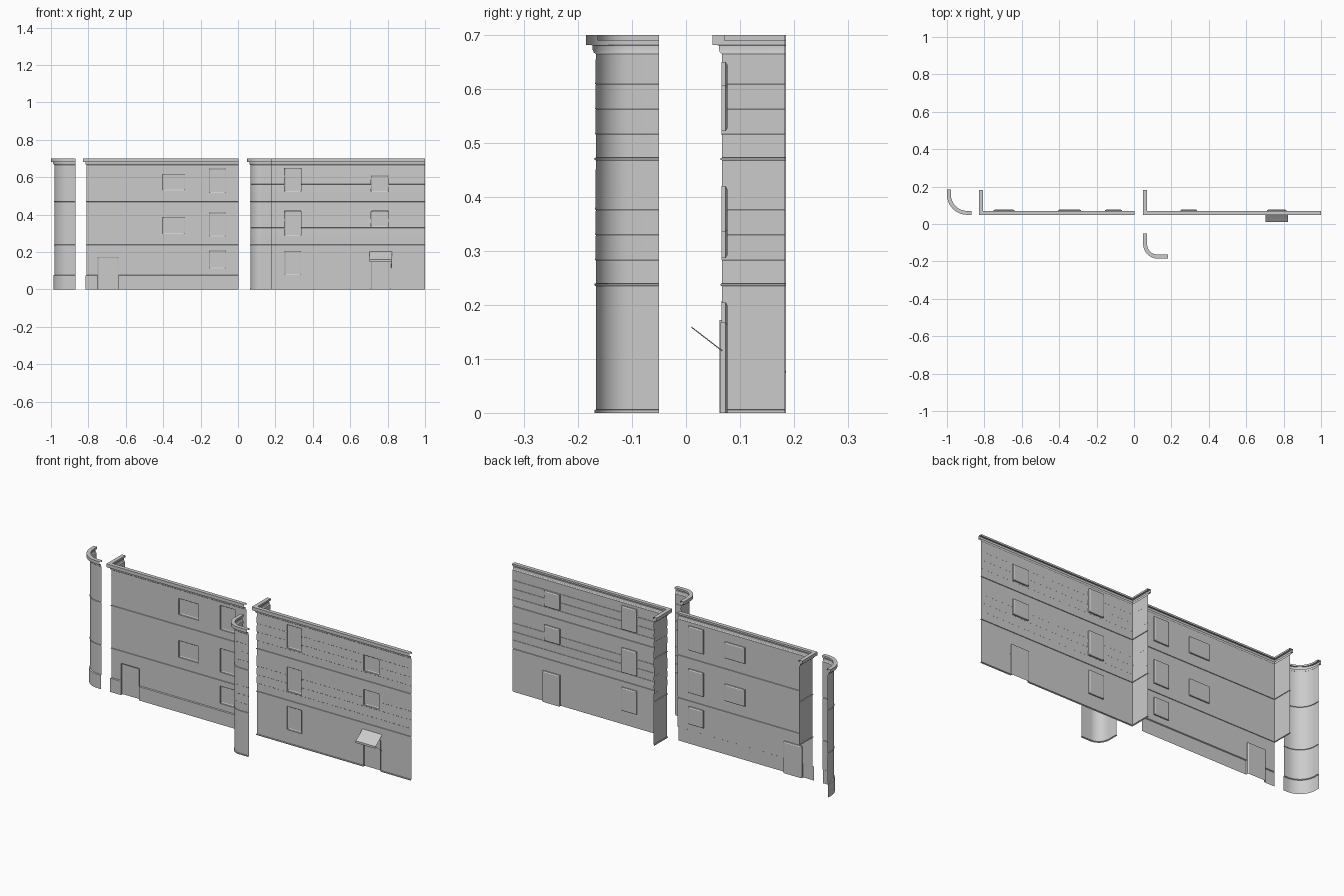
import bpy, bmesh, math
from mathutils import Vector

if "Cube" in bpy.data.objects:
    bpy.data.objects.remove(bpy.data.objects["Cube"])

FRONT = 0.067    # y of the main wall plane
BACK = 0.185     # y where the side returns end


def finish(bm, name):
    me = bpy.data.meshes.new(name)
    bm.to_mesh(me)
    bm.free()
    ob = bpy.data.objects.new(name, me)
    bpy.context.collection.objects.link(ob)
    bpy.ops.object.select_all(action='DESELECT')
    ob.select_set(True)
    bpy.context.view_layer.objects.active = ob
    bpy.ops.object.shade_smooth_by_angle(angle=math.radians(30))
    return ob


def sweep(path, profile):
    """Sheet swept along a plan path; profile is (outward offset, z)."""
    pts = [Vector(p) for p in path]
    bm = bmesh.new()
    rows = []
    for i, p in enumerate(pts):
        a = (p - pts[i - 1]).normalized() if i else (pts[1] - p).normalized()
        b = (pts[i + 1] - p).normalized() if i + 1 < len(pts) else a
        n1, n2 = Vector((a.y, -a.x)), Vector((b.y, -b.x))
        m = (n1 + n2) / (1 + n1.dot(n2))
        rows.append([bm.verts.new((p.x + m.x * o, p.y + m.y * o, z)) for o, z in profile])
    for r, s in zip(rows, rows[1:]):
        for j in range(len(profile) - 1):
            bm.faces.new((r[j], s[j], s[j + 1], r[j + 1]))
    bm.normal_update()
    return bm


def band(z):
    return [(0, z - .002), (.003, z - .001), (.003, z + .002), (0, z + .003)]


def laps(z):
    """Shallow clapboard steps across one storey."""
    out = []
    for k in range(1, 5):
        out += [(.0002, z + .0466 * k - .001), (.0012, z + .0466 * k)]
    return out


CORNICE = [(0, .665), (.004, .668), (.006, .673), (.006, .681),
           (.018, .682), (.018, .70), (-.003, .70), (-.003, .69)]
PLINTH = [(.005, 0), (.005, .075), (0, .078)]
FOOT = [(.003, 0), (.003, .005), (0, .006)]
PLAIN = PLINTH + band(.237) + band(.47) + CORNICE
SIDING = FOOT + band(.237) + laps(.237)[:-2] + band(.47) + laps(.47)[:-2] + CORNICE


def corner_path(x, y, r, x_end, y_end, n=12):
    arc = [(x + r - r * math.cos(t), y + r - r * math.sin(t))
           for t in (math.pi / 2 * i / n for i in range(n + 1))]
    return [(x, y_end)] + arc + [(x_end, y)]


def cut_opening(bm, x0, x1, z0, z1):
    for co, no in (((x0, 0, 0), (1, 0, 0)), ((x1, 0, 0), (1, 0, 0)),
                   ((0, 0, z0), (0, 0, 1)), ((0, 0, z1), (0, 0, 1))):
        bmesh.ops.bisect_plane(bm, geom=bm.verts[:] + bm.edges[:] + bm.faces[:],
                               plane_co=co, plane_no=no, dist=1e-6)
    dead = []
    for f in bm.faces:
        c = f.calc_center_median()
        if x0 < c.x < x1 and z0 < c.z < z1:
            dead.append(f)
    bmesh.ops.delete(bm, geom=dead, context='FACES')


def recess(name, x0, x1, z0, z1, y0):
    """Tapered tray set behind the wall: reveals plus the pane."""
    t = .005
    zb = z0 + t if z0 > 0 else 0
    bm = bmesh.new()
    rings = []
    for y, a, b, c, d in ((y0, x0, x1, z0, z1), (.0735, x0, x1, z0, z1),
                          (.0765, x0 + t, x1 - t, zb, z1 - t)):
        rings.append([bm.verts.new(v) for v in ((a, y, c), (b, y, c), (b, y, d), (a, y, d))])
    for r, s in zip(rings, rings[1:]):
        for i in range(4):
            if z0 > 0 or i:
                bm.faces.new((r[i], s[i], s[i - 3], r[i - 3]))
    bm.faces.new(rings[-1])
    finish(bm, name)


def wall(name, x0, x1, profile, windows, door, open_ground_return=False):
    bm = sweep([(x0, BACK - .002), (x0, FRONT), (x1, FRONT)], profile)
    if open_ground_return:
        dead = [f for f in bm.faces if f.calc_center_median().y > FRONT + .02
                and f.calc_center_median().z < .234]
        bmesh.ops.delete(bm, geom=dead, context='FACES')
    for w in windows + [door]:
        cut_opening(bm, *w)
    finish(bm, name)
    for i, w in enumerate(windows):
        recess(f"{name}_window_{i + 1}", *w, FRONT - .001)
    recess(name + "_door", *door, FRONT - profile[0][0])


# left wall with plinth
wide, tall = (-.405, -.284), (-.155, -.065)
wall("left_wall", -.81, .003, PLAIN,
     [(*wide, .53, .618), (*wide, .297, .388), (*tall, .515, .647),
      (*tall, .283, .412), (*tall, .112, .207)],
     (-.75, -.64, 0, .172), open_ground_return=True)

# right wall with clapboard upper storeys
tall, small = (.248, .338), (.711, .805)
wall("right_wall", .067, 1.0, SIDING,
     [(*tall, .522, .65), (*tall, .287, .42), (*tall, .078, .205),
      (*small, .522, .608), (*small, .335, .42)],
     (.711, .815, 0, .168))

# rounded corner pieces
finish(sweep(corner_path(-.982, FRONT, .09, -.87, BACK), PLAIN), "left_round_corner")
finish(sweep(corner_path(.067, -.167, .06, .183, -.05), SIDING), "right_round_corner")

# awning canopy with hanging valance
bm = bmesh.new()
prev = None
for y, z in ((FRONT, .203), (.04, .179), (.01, .159), (.0098, .148)):
    cur = [bm.verts.new((x, y, z)) for x in (.703, .823)]
    if prev:
        bm.faces.new((prev[0], cur[0], cur[1], prev[1]))
    prev = cur
finish(bm, "awning")

# awning struts
for side, x in (("left", .706), ("right", .820)):
    a, b = Vector((x, .01, .159)), Vector((x, FRONT, .115))
    bm = bmesh.new()
    bmesh.ops.create_cone(bm, cap_ends=True, segments=6, radius1=.001, radius2=.001,
                          depth=(b - a).length)
    ob = finish(bm, f"awning_strut_{side}")
    ob.location = (a + b) / 2
    ob.rotation_mode = 'QUATERNION'
    ob.rotation_quaternion = (b - a).to_track_quat('Z', 'Y')
